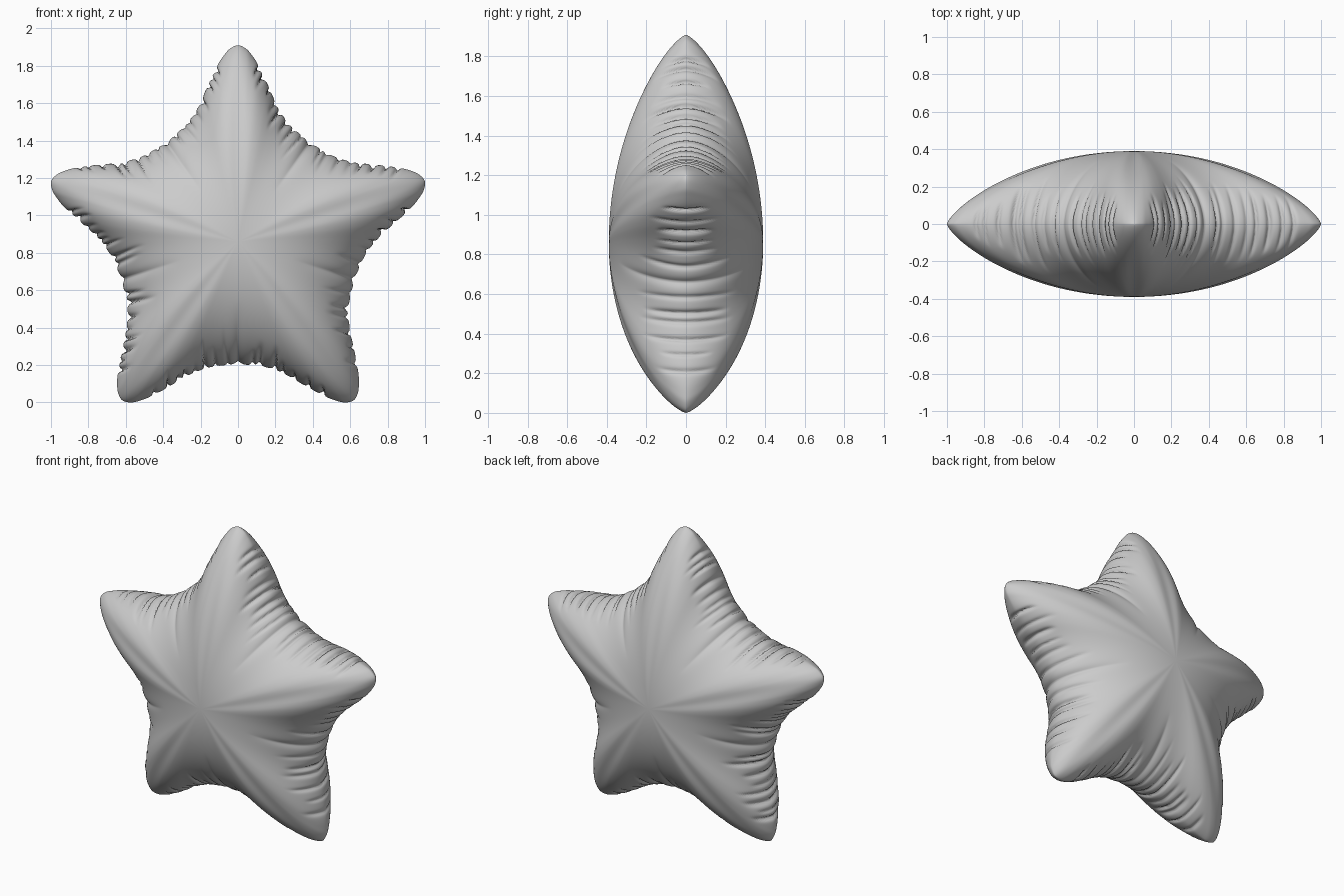
import bpy, bmesh, math, random
from mathutils import Vector

if "Cube" in bpy.data.objects:
    bpy.data.objects.remove(bpy.data.objects["Cube"])

random.seed(7)
N, RINGS = 72, 44            # samples per half point, rings centre -> seam
CZ, DEPTH = 0.86, 0.39
A36 = math.radians(36)

# Half outline of one star point: u along its axis, v sideways (tip -> notch)
prof = [(1.032, -.042), (1.05, 0), (1.032, .042), (1.0, .072), (.94, .112), (.84, .16),
        (.72, .215), (.62, .285), (.534, .388), (.458, .503)]


def catmull(p0, p1, p2, p3, t):
    return Vector([0.5 * (2*b + (c - a)*t + (2*a - 5*b + 4*c - d)*t*t + (3*b - a - 3*c + d)*t**3)
                   for a, b, c, d in zip(p0, p1, p2, p3)])


dense = [catmull(*prof[i:i + 4], s / 40) for i in range(len(prof) - 3) for s in range(40)]
dense.append(Vector(prof[-2]))
cum = [0]
for a, b in zip(dense, dense[1:]):
    cum.append(cum[-1] + (b - a).length)
half, j = [], 0
for i in range(N + 1):
    target = cum[-1] * i / N
    while j < len(cum) - 2 and cum[j + 1] < target:
        j += 1
    f = (target - cum[j]) / (cum[j + 1] - cum[j])
    half.append(dense[j].lerp(dense[j + 1], min(f, 1)))

# Full seam loop: (point index, side, half index)
loop = [(k, 1 if m >= 0 else -1, abs(m)) for k in range(5) for m in range(-N, N)]
M = len(loop)
rad = [half[h].length for _, _, h in loop]
prefix = [0]
for r in rad * 3:
    prefix.append(prefix[-1] + r)


def mean_radius(j, w):
    lo, hi = j + M - w, j + M + w + 1
    return (prefix[hi] - prefix[lo]) / (hi - lo)


# Random pucker folds on each half edge: position, width, depth, reach
folds = {}
for k in range(5):
    for s in (1, -1):
        items, c = [], random.uniform(.13, .17)
        while c < .58:
            items.append((c, random.uniform(.006, .014), random.uniform(.012, .03),
                          random.uniform(.08, .24) * (1.15 - c)))
            c += random.uniform(.035, .085)
        folds[k, s] = items


def pucker(k, s, u, v, d):
    c = .68 * u - .73 * v
    out = 0
    for pos, w, a, reach in folds[k, s]:
        if d < reach:
            x = (c - pos) / w
            if abs(x) < 5:
                q = 1 - d / reach
                out -= a * q * q * (3 - 2 * q) / (1 + x * x) ** 1.5
    # valley crease running in from each notch
    x = (u * math.sin(A36) - v * math.cos(A36)) / .022
    if d < .34:
        out -= .022 * (1 - d / .34) ** 1.3 * math.exp(-abs(x) ** 1.3)
    return out


# Inflated star: two mirrored sheets joined at the seam
bm = bmesh.new()
disp = {}
grid = {1: [], -1: []}
for i in range(1, RINGS + 1):
    t = 1 - (1 - i / RINGS) ** 1.7
    rows = {1: [], -1: []}
    for j, (k, s, h) in enumerate(loop):
        u, v = half[h] * t
        ang = math.radians(90 + 72 * k)
        x = u * math.cos(ang) - s * v * math.sin(ang)
        z = u * math.sin(ang) + s * v * math.cos(ang) + CZ
        w = (1 - t) * 34
        w0 = int(w)
        reff = mean_radius(j, w0) * (1 - w + w0) + mean_radius(j, w0 + 1) * (w - w0)
        if i == RINGS:
            reff = rad[j]
        te = min(1, t * rad[j] / reff)
        a = math.degrees(math.atan2(half[h].y, half[h].x))
        p = .55 + .2 * math.exp(-(a / 7) ** 2)
        y = DEPTH * max(0, 1 - te * te) ** p
        amt = pucker(k, s, u, v, rad[j] * (1 - t))
        for side in (1, -1):
            if i == RINGS and side == -1:
                rows[-1].append(rows[1][j])
                continue
            vert = bm.verts.new((x, 0 if i == RINGS else side * y, z))
            rows[side].append(vert)
            disp[vert] = amt
    for side in (1, -1):
        grid[side].append(rows[side])

for side in (1, -1):
    pole = bm.verts.new((0, side * DEPTH, CZ))
    for j in range(M):
        n = (j + 1) % M
        bm.faces.new((pole, grid[side][0][j], grid[side][0][n]))
        for a, b in zip(grid[side], grid[side][1:]):
            bm.faces.new((a[j], b[j], b[n], a[n]))
bmesh.ops.recalc_face_normals(bm, faces=bm.faces)
bm.normal_update()

# Press the folds in along the surface normals
moves = [(v, v.normal * a) for v, a in disp.items() if a]
for v, m in moves:
    v.co += m

# Rest the lowest points on the ground
low = min(v.co.z for v in bm.verts)
for v in bm.verts:
    v.co.z -= low
me = bpy.data.meshes.new("star_balloon")
bm.to_mesh(me)
bm.free()
me.polygons.foreach_set("use_smooth", [True] * len(me.polygons))
ob = bpy.data.objects.new("star_balloon", me)
bpy.context.collection.objects.link(ob)
